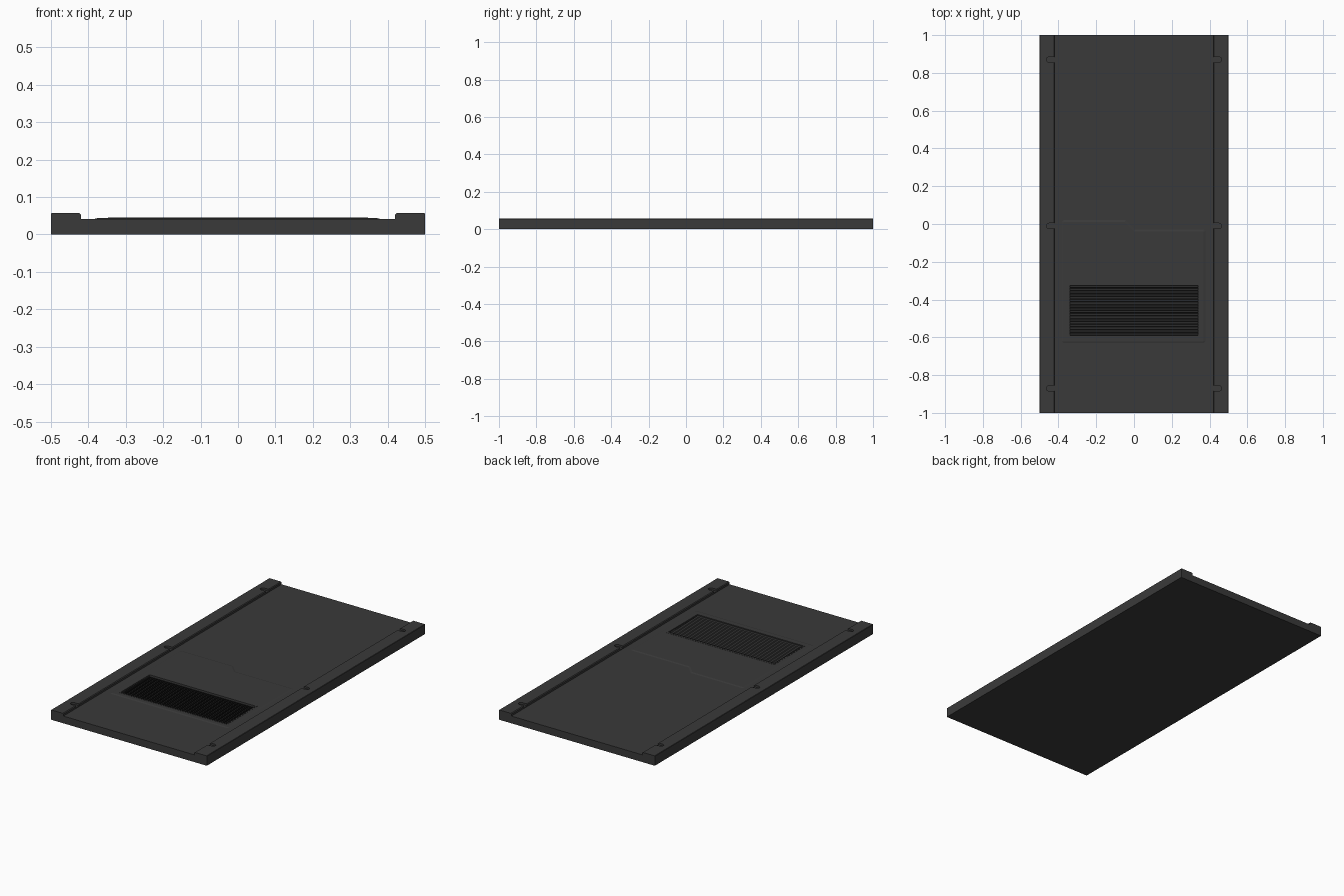
import bpy, bmesh, math
from mathutils import Matrix

if "Cube" in bpy.data.objects:
    bpy.data.objects.remove(bpy.data.objects["Cube"])

FLOOR, RAIL, PANEL = 0.042, 0.057, 0.0445

def material(name, v):
    m = bpy.data.materials.new(name)
    m.diffuse_color = (v, v, v, 1)
    m.use_nodes = True
    m.node_tree.nodes["Principled BSDF"].inputs["Base Color"].default_value = m.diffuse_color
    return m

dark = material("dark_grey", 0.042)
darker = material("vent_grey", 0.02)

def prism(name, pts, depth, mat=None, along_y=False, inset=None):
    """Extrude a closed outline up z (from its own z) or along y."""
    bm = bmesh.new()
    f = bm.faces.new([bm.verts.new(p) for p in pts])
    r = bmesh.ops.extrude_face_region(bm, geom=[f])
    vs = [g for g in r["geom"] if isinstance(g, bmesh.types.BMVert)]
    bmesh.ops.translate(bm, verts=vs, vec=(0, depth, 0) if along_y else (0, 0, depth))
    bmesh.ops.recalc_face_normals(bm, faces=bm.faces)
    if inset:
        # sloped border around the upper face
        bm.faces.ensure_lookup_table()
        top = max(bm.faces, key=lambda q: q.calc_center_median().z)
        bmesh.ops.inset_region(bm, faces=[top], thickness=inset[0], depth=inset[1], use_even_offset=True)
    me = bpy.data.meshes.new(name)
    bm.to_mesh(me)
    bm.free()
    ob = bpy.data.objects.new(name, me)
    bpy.context.collection.objects.link(ob)
    if mat:
        me.materials.append(mat)
    return ob

def cut(target, cutter):
    cutter.hide_render = True
    cutter.hide_set(True)
    m = target.modifiers.new("cut", "BOOLEAN")
    m.operation, m.object, m.solver = "DIFFERENCE", cutter, "EXACT"

def rect(x0, x1, y0, y1, z):
    return [(x0, y0, z), (x1, y0, z), (x1, y1, z), (x0, y1, z)]

# Base slab with raised side rails, one cross-section
half = [(0.42, FLOOR), (0.42, RAIL - 0.004), (0.424, RAIL), (0.498, RAIL), (0.5, RAIL - 0.002), (0.5, 0)]
section = [(x, -1, z) for x, z in half] + [(-x, -1, z) for x, z in reversed(half)]
base = prism("floor_base", section, 2, dark, along_y=True)

# Round-ended slots opening from the inner side of the rails
for side in (-1, 1):
    for y in (-0.87, -0.01, 0.87):
        r = 0.014
        pts = [(side * 0.41, y - r, 0.046)]
        for i in range(9):
            a = -math.pi / 2 + math.pi * i / 8
            pts.append((side * (0.45 + r * math.cos(a)), y + r * math.sin(a), 0.046))
        pts.append((side * 0.41, y + r, 0.046))
        cut(base, prism("slot_cutter", pts, 0.05))

# Access panel with stepped back edge and clipped corners
c = 0.008
outline = [(-0.382 + c, -0.63), (0.378 - c, -0.63), (0.378, -0.63 + c), (0.378, -0.03 - c),
           (0.378 - c, -0.03), (0.005, -0.03), (-0.045, 0.02), (-0.382 + c, 0.02),
           (-0.382, 0.02 - c), (-0.382, -0.63 + c)]
panel = prism("access_panel", [(x, y, 0.038) for x, y in outline], FLOOR - 0.038, dark,
              inset=(0.009, PANEL - FLOOR))

# Recess for the vent through panel and slab
VX, Y0, Y1 = 0.34, -0.59, -0.325
pit = prism("vent_cutter", rect(-VX, VX, Y0, Y1, 0.02), 0.05)
for ob in (base, panel):
    cut(ob, pit)

# Thin raised rim around the vent
rim = prism("vent_rim", rect(-VX - 0.008, VX + 0.008, Y0 - 0.008, Y1 + 0.013, 0.04), 0.0055, dark)
cut(rim, pit)

# Tilted vent slats
n = 18
bm = bmesh.new()
for i in range(n):
    y = Y0 + (Y1 - Y0) * (i + 0.5) / n
    mat = (Matrix.Translation((0, y, 0.035)) @ Matrix.Rotation(math.radians(-40), 4, "X")
           @ Matrix.Diagonal((2 * VX, 0.015, 0.003, 1)))
    bmesh.ops.create_cube(bm, size=1, matrix=mat)
me = bpy.data.meshes.new("vent_slats")
bm.to_mesh(me)
bm.free()
me.materials.append(darker)
bpy.context.collection.objects.link(bpy.data.objects.new("vent_slats", me))
